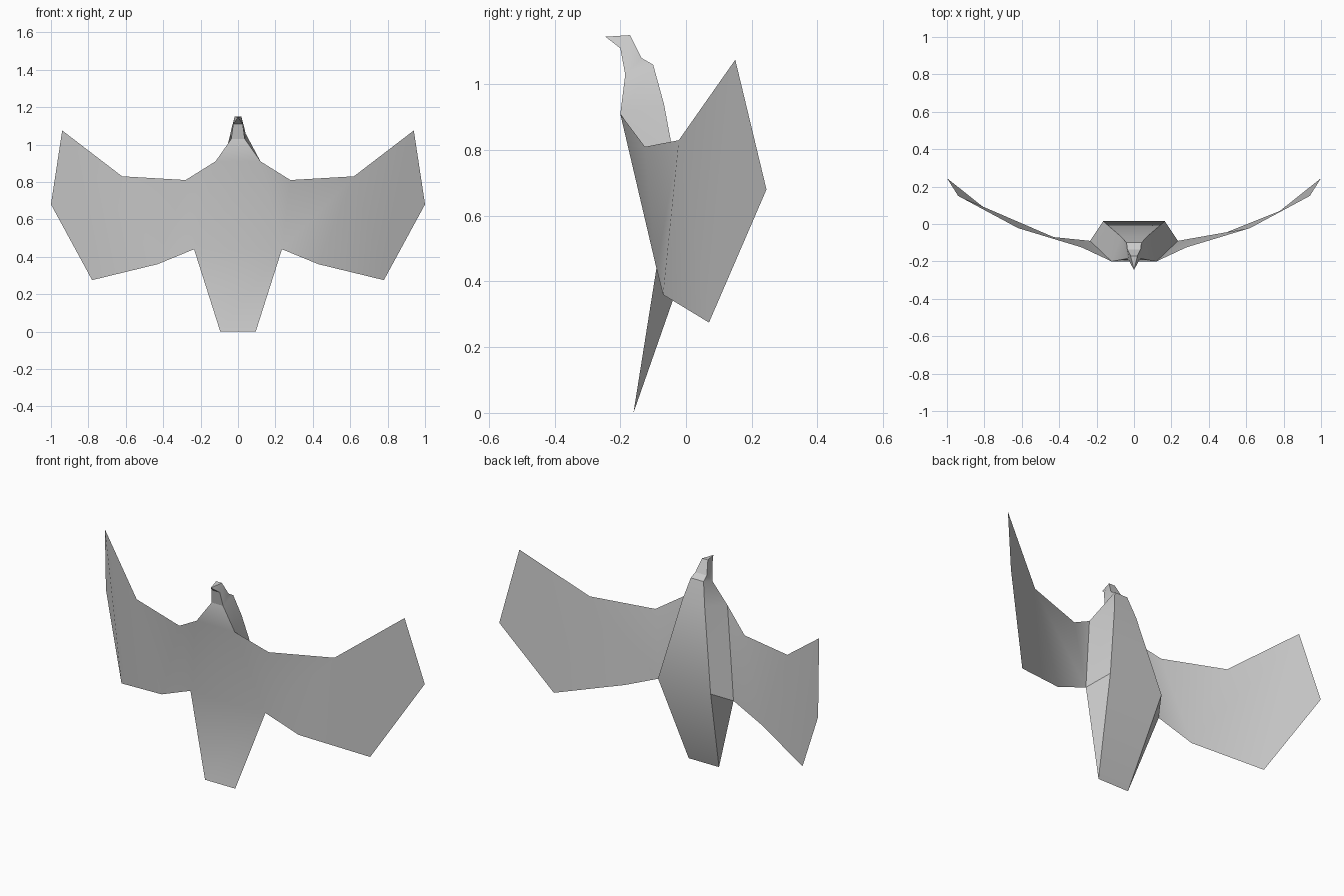
import bpy
import bmesh
import math

cube = bpy.data.objects.get("Cube")
if cube:
    bpy.data.objects.remove(cube, do_unlink=True)

GREY = (0.6, 0.6, 0.6, 1.0)
grey = bpy.data.materials.new("plain grey")
grey.use_nodes = True
grey.diffuse_color = GREY
grey.node_tree.nodes["Principled BSDF"].inputs["Base Color"].default_value = GREY

# Named landmarks on the +x side; each has a mirrored twin
POINTS = {
    "tail": (0.095, -0.16, 0.0),
    "rump": (0.165, 0.015, 0.5),
    "upper_back": (0.07, -0.067, 0.94),
    "nape": (0.04, -0.10, 1.06),
    "crown": (0.036, -0.135, 1.08),
    "brow": (0.018, -0.17, 1.15),
    "beak_tip": (0.0, -0.245, 1.145),
    "chin": (0.025, -0.20, 1.11),
    "throat": (0.036, -0.185, 1.03),
    "shoulder": (0.12, -0.20, 0.91),
    "wing_root": (0.235, -0.09, 0.44),
    "wing_front": (0.28, -0.125, 0.81),
    "wing_wrist": (0.62, -0.022, 0.83),
    "wing_top": (0.94, 0.15, 1.075),
    "wing_tip": (1.0, 0.245, 0.68),
    "wing_bottom": (0.78, 0.07, 0.275),
    "wing_rear": (0.43, -0.07, 0.36),
}


def build(name, chain, sides):
    """Bridge the two halves along chain, then add mirrored side panels."""
    bm = bmesh.new()
    verts = {}

    def vert(key, side):
        x, y, z = POINTS[key]
        k = (key, side if x else 0)
        if k not in verts:
            verts[k] = bm.verts.new((x * side, y, z))
        return verts[k]

    def face(corners):
        bm.faces.new(list(dict.fromkeys(corners)))

    for p, q in zip(chain, chain[1:]):
        face([vert(p, 1), vert(p, -1), vert(q, -1), vert(q, 1)])
    for panel in sides:
        keys = panel.split()
        face([vert(k, 1) for k in keys])
        face([vert(k, -1) for k in reversed(keys)])

    mesh = bpy.data.meshes.new(name)
    bm.to_mesh(mesh)
    bm.free()
    mesh.materials.append(grey)
    obj = bpy.data.objects.new(name, mesh)
    bpy.context.collection.objects.link(obj)
    bpy.ops.object.select_all(action="DESELECT")
    obj.select_set(True)
    bpy.context.view_layer.objects.active = obj
    bpy.ops.object.shade_smooth_by_angle(angle=math.radians(30))


# Back, flanks, head and beak
build("back_and_head",
      ["tail", "rump", "upper_back", "nape", "crown", "brow",
       "beak_tip", "chin", "throat"],
      ["tail rump wing_root",
       "wing_root rump upper_back shoulder",
       "shoulder upper_back nape throat",
       "throat nape crown",
       "throat crown brow chin",
       "chin brow beak_tip"])

# Breast, tail front and both thin wings as one sheet
build("breast_and_wings",
      ["throat", "shoulder", "wing_root", "tail"],
      ["shoulder wing_root wing_front",
       "wing_root wing_rear wing_wrist wing_front",
       "wing_rear wing_bottom wing_tip wing_top wing_wrist"])
